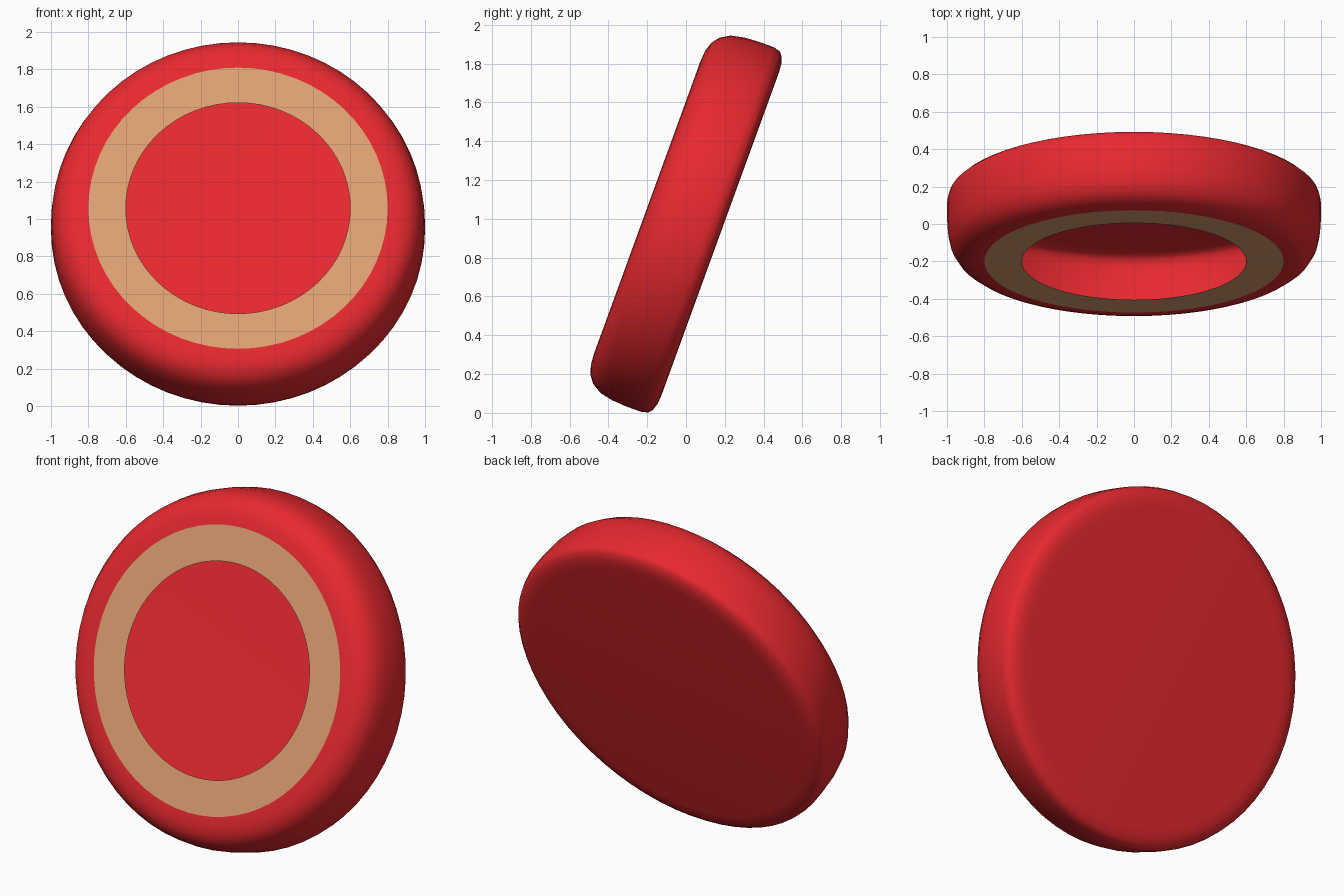
import bpy, bmesh, math
from mathutils import Matrix

if "Cube" in bpy.data.objects:
    bpy.data.objects.remove(bpy.data.objects["Cube"])

SEGMENTS = 64
TILT = math.radians(20)
# local frame: front plane is z = 0, z runs towards the back; leaned back by 20 degrees
PLACE = Matrix.Translation((0, -0.2, 1.058)) @ Matrix.Rotation(-math.pi / 2 - TILT, 4, 'X')


def material(name, colour):
    mat = bpy.data.materials.new(name)
    mat.diffuse_color = (*colour, 1)
    mat.use_nodes = True
    mat.node_tree.nodes["Principled BSDF"].inputs["Base Color"].default_value = mat.diffuse_color
    return mat


def lathe(name, profile, mat):
    """Spin (radius, depth) points round the local z axis."""
    bm = bmesh.new()
    verts = [bm.verts.new((r, 0, d)) for r, d in profile]
    edges = [bm.edges.new(pair) for pair in zip(verts, verts[1:])]
    bmesh.ops.spin(bm, geom=verts + edges, cent=(0, 0, 0), axis=(0, 0, 1),
                   angle=math.tau, steps=SEGMENTS, use_duplicate=False)
    bmesh.ops.remove_doubles(bm, verts=bm.verts, dist=1e-4)
    bmesh.ops.recalc_face_normals(bm, faces=bm.faces)
    # make the front face outward
    front = min(bm.faces, key=lambda f: f.calc_center_median().z)
    if front.normal.z > 0:
        bmesh.ops.reverse_faces(bm, faces=bm.faces)
    for f in bm.faces:
        f.smooth = True
    bm.transform(PLACE)
    mesh = bpy.data.meshes.new(name)
    bm.to_mesh(mesh)
    bm.free()
    mesh.materials.append(mat)
    obj = bpy.data.objects.new(name, mesh)
    bpy.context.collection.objects.link(obj)
    return obj


red = material("red", (0.8, 0.022, 0.028))
tan = material("tan", (0.72, 0.35, 0.17))

# hollow body: rounded front shoulder, side wall, tight back edge, flat back
lathe("shell", [(0.8, 0), (0.86, 0.004), (0.91, 0.02), (0.95, 0.05), (0.98, 0.1),
                (0.995, 0.17), (1, 0.25), (1, 0.33), (0.99, 0.367), (0.97, 0.384),
                (0.93, 0.397), (0.88, 0.4), (0, 0.4)], red)

# flat ring round the open mouth
lathe("front_ring", [(0.6, 0), (0.8, 0)], tan)
